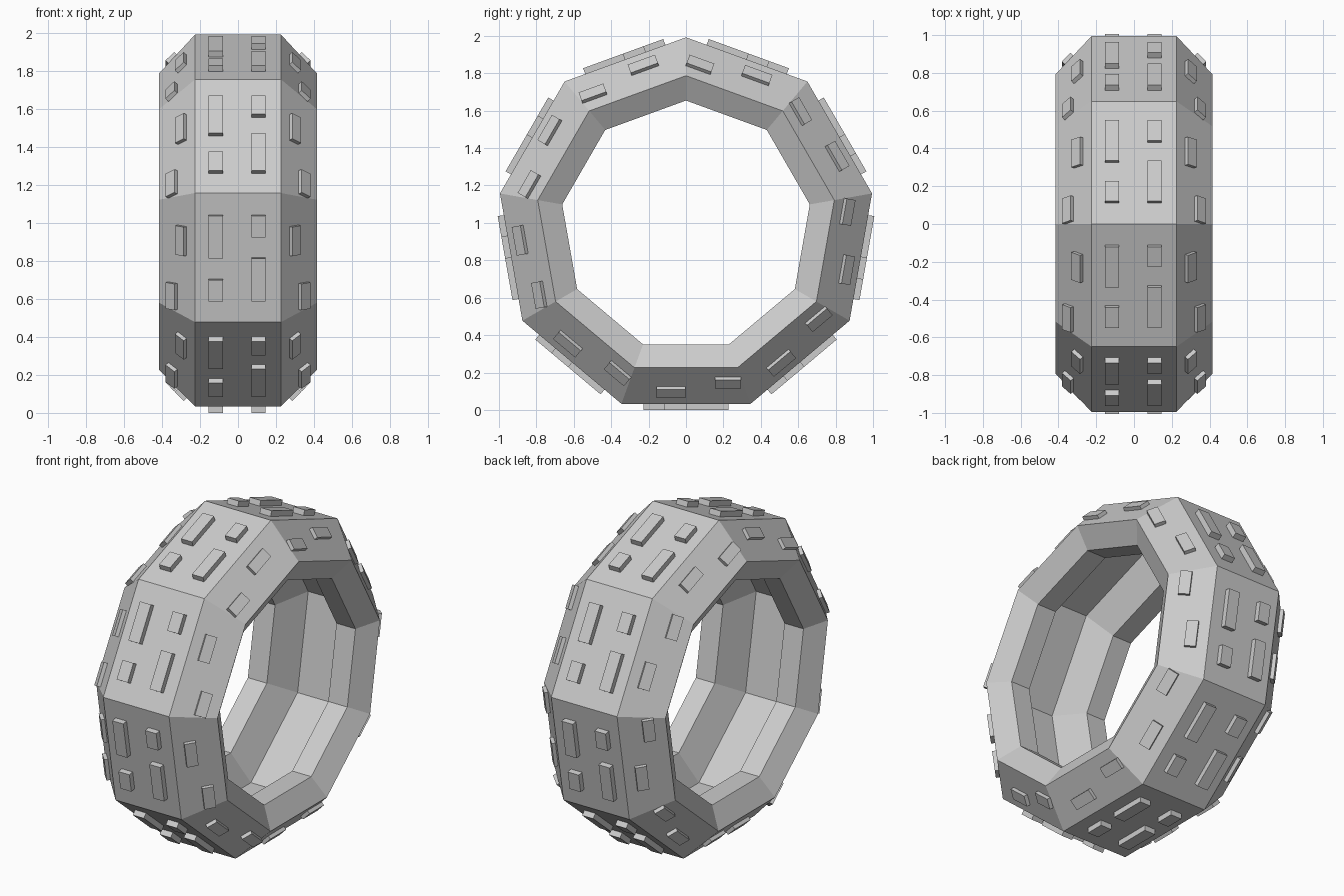
import bpy, bmesh, math
from mathutils import Vector, Matrix

if "Cube" in bpy.data.objects:
    bpy.data.objects.remove(bpy.data.objects["Cube"])

N = 9                      # sides of the wheel
CZ = 0.982                 # axle height
R = 1.01                   # outer corner radius
APO = R * math.cos(math.pi / N)


def finish(bm, name):
    bmesh.ops.recalc_face_normals(bm, faces=bm.faces)
    me = bpy.data.meshes.new(name)
    bm.to_mesh(me)
    bm.free()
    ob = bpy.data.objects.new(name, me)
    bpy.context.collection.objects.link(ob)
    return ob


# Hollow tyre carcass: half profile (x, corner radius), mirrored and swept
half = [(0.225, R), (0.415, 0.805), (0.34, 0.672), (0.21, 0.672), (0.12, 0.87)]
profile = half + [(-x, r) for x, r in reversed(half)]
bm = bmesh.new()
rings = []
for i in range(N):
    a = 2 * math.pi * i / N
    rings.append([bm.verts.new((x, -r * math.sin(a), CZ + r * math.cos(a)))
                  for x, r in profile])
for i in range(N):
    A, B = rings[i], rings[(i + 1) % N]
    for j in range(len(profile)):
        k = (j + 1) % len(profile)
        bm.faces.new((A[j], A[k], B[k], B[j]))
finish(bm, "tyre_body")


def add_block(bm, center, along, across, length, width, height):
    """Box lying on a surface, sunk slightly into it."""
    sink = 0.02
    normal = along.cross(across).normalized()
    c = center + normal * (height - sink) / 2
    m = Matrix((along * length, across * width, normal * (height + sink))).transposed().to_4x4()
    m.translation = c
    bmesh.ops.create_cube(bm, size=1, matrix=m)


# Tread and shoulder blocks on each of the nine sides
tread, shoulder = bmesh.new(), bmesh.new()
X = Vector((1, 0, 0))
for i in range(N):
    a = 2 * math.pi * (i + 0.5) / N
    n = Vector((0, -math.sin(a), math.cos(a)))
    t = Vector((0, -math.cos(a), -math.sin(a)))
    hub = Vector((0, 0, CZ))
    # x, position along side, length
    for x, s, l in ((-0.117, -0.114, 0.228), (-0.117, 0.171, 0.114),
                    (0.108, -0.171, 0.114), (0.108, 0.114, 0.228)):
        add_block(tread, hub + n * APO + t * s + X * x, t, X * (1 if t.cross(X).dot(n) > 0 else -1),
                  l, 0.075, 0.033)
    for side in (1, -1):
        top = Vector((0.225 * side, 0, 0)) + n * APO
        low = Vector((0.415 * side, 0, 0)) + n * 0.805 * math.cos(math.pi / N)
        d = (low - top).normalized()
        if t.cross(d).dot(n) < 0:
            d = -d
        for v, s, l in ((0.36, -0.08, 0.155), (0.62, 0.225, 0.14)):
            add_block(shoulder, hub + top.lerp(low, v) + t * s, t, d, l, 0.066, 0.022)
finish(tread, "tread_blocks")
finish(shoulder, "shoulder_blocks")
